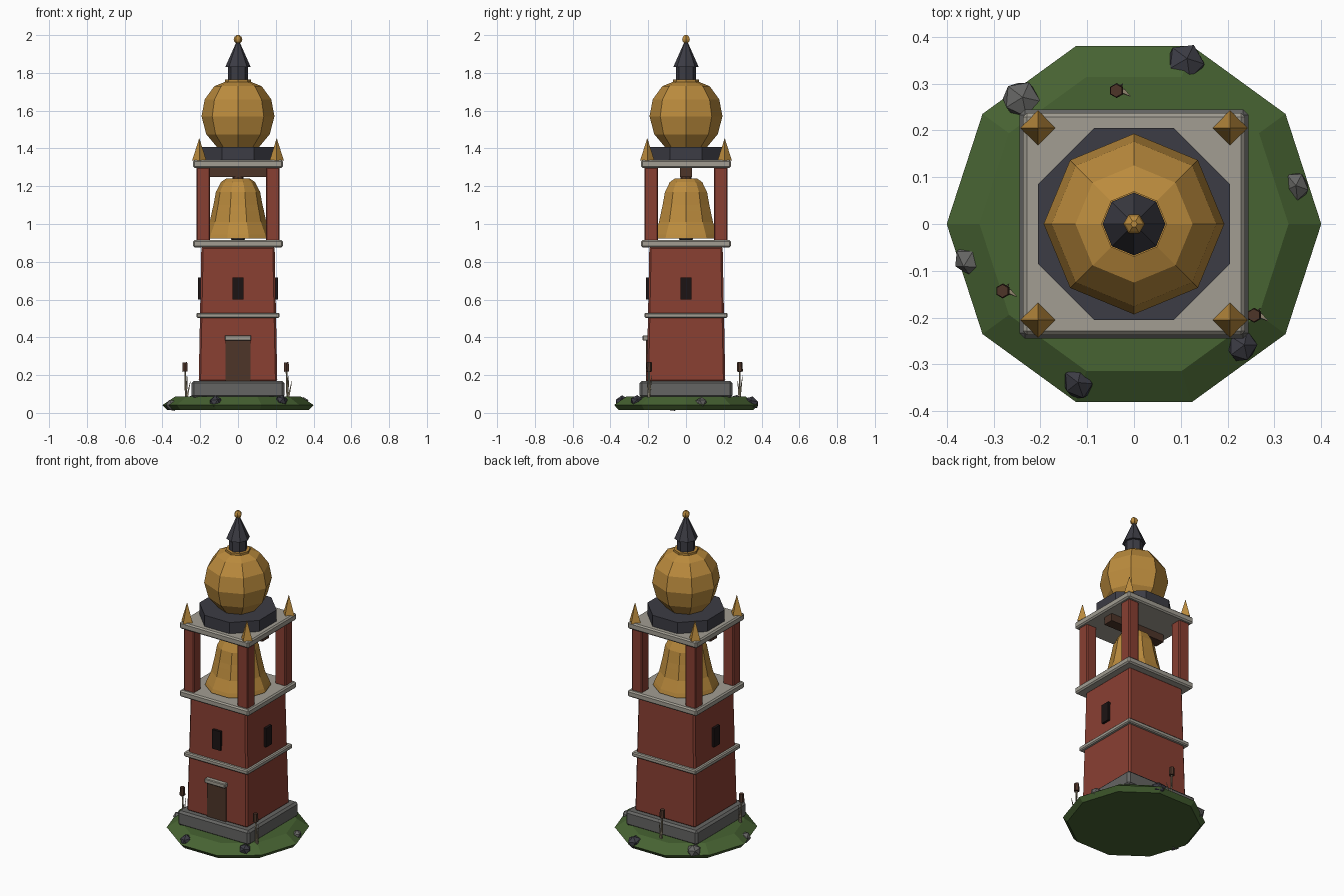
import bpy, math, random
from mathutils import Vector

if "Cube" in bpy.data.objects:
    bpy.data.objects.remove(bpy.data.objects["Cube"])
random.seed(4)


def mat(name, r, g, b):
    m = bpy.data.materials.new(name)
    m.diffuse_color = (r, g, b, 1)
    m.use_nodes = True
    m.node_tree.nodes["Principled BSDF"].inputs["Base Color"].default_value = m.diffuse_color
    return m


BRICK = mat("brick red", .25, .05, .032)
STONE = mat("pale stone", .36, .34, .29)
GREY = mat("grey stone", .13, .13, .125)
SLATE = mat("dark slate", .045, .045, .058)
GOLD = mat("gold", .50, .26, .047)
GRASS = mat("grass green", .063, .125, .032)
WOOD = mat("brown wood", .075, .035, .022)
DARK = mat("window black", .012, .007, .007)
STRAW = mat("dry straw", .32, .27, .18)


def add(name, verts, faces, m):
    me = bpy.data.meshes.new(name)
    me.from_pydata(verts, [], faces)
    me.materials.append(m)
    ob = bpy.data.objects.new(name, me)
    bpy.context.collection.objects.link(ob)
    return ob


def box(name, lo, hi, m, bevel=0, taper=0):
    """Box between two corners; taper pulls the top corners inward."""
    v = []
    for z, t in ((lo[2], 0), (hi[2], taper)):
        v += [(lo[0] + t, lo[1] + t, z), (hi[0] - t, lo[1] + t, z),
              (hi[0] - t, hi[1] - t, z), (lo[0] + t, hi[1] - t, z)]
    f = [(3, 2, 1, 0), (4, 5, 6, 7)] + [(i, (i + 1) % 4, (i + 1) % 4 + 4, i + 4) for i in range(4)]
    ob = add(name, v, f, m)
    if bevel:
        b = ob.modifiers.new("bevel", 'BEVEL')
        b.width, b.segments = bevel, 1
    return ob


def slab(name, half, z0, z1, m, bevel=.008, taper=0):
    return box(name, (-half, -half, z0), (half, half, z1), m, bevel, taper)


def lathe(name, profile, n, m, turn=0, centre=(0, 0)):
    """Faceted solid of revolution from (radius, z) points, capped at both ends."""
    v, f = [], []
    for r, z in profile:
        for i in range(n):
            a = turn + 2 * math.pi * i / n
            v.append((centre[0] + r * math.cos(a), centre[1] + r * math.sin(a), z))
    for k in range(len(profile) - 1):
        for i in range(n):
            j = (i + 1) % n
            f.append((k * n + i, k * n + j, k * n + n + j, k * n + n + i))
    f.append(tuple(reversed(range(n))))
    f.append(tuple(range(len(v) - n, len(v))))
    return add(name, v, f, m)


def rod(name, a, b, r0, r1, m, n=5):
    """Tapered rod between two points."""
    a, b = Vector(a), Vector(b)
    ob = lathe(name, [(r0, 0), (r1, (b - a).length)], n, m)
    ob.location = a
    ob.rotation_euler = (b - a).to_track_quat('Z', 'Y').to_euler()
    return ob


# Grass mound and plinth
lathe("grass_mound", [(.375, .015), (.4, .042), (.33, .088)], 10, GRASS)
slab("plinth", .245, .08, .17, GREY, .012)

# Tower shaft and stone bands
slab("tower_shaft", .208, .165, .88, BRICK, .01, .014)
slab("middle_band", .22, .502, .53, STONE, .006)
slab("lower_cornice", .237, .875, .915, STONE)
slab("upper_cornice", .237, 1.296, 1.338, STONE)

# Door and lintel
box("door", (-.065, -.212, .165), (.065, -.19, .387), WOOD)
box("door_lintel", (-.07, -.23, .383), (.07, -.19, .41), STONE, .004)

# Windows on the front and both sides
box("front_window", (-.028, -.213, .6), (.028, -.18, .718), DARK)
for s, side in ((-1, "left"), (1, "right")):
    x0, x1 = sorted((s * .18, s * .213))
    box(side + "_window", (x0, -.028, .6), (x1, .028, .718), DARK)

# Belfry pillars and corner spikes
for sx in (-1, 1):
    for sy in (-1, 1):
        cx, cy = sx * .184, sy * .184
        box("belfry_pillar", (cx - .036, cy - .036, .91), (cx + .036, cy + .036, 1.3), BRICK, .006)
        lathe("corner_spike", [(.038, 1.335), (.001, 1.452)], 4, GOLD, 0, (sx * .205, sy * .205))

# Bell, clapper and hanging beam
lathe("bell", [(.185, .922), (.178, .945), (.15, 1.01), (.137, 1.07), (.13, 1.1),
               (.117, 1.17), (.09, 1.222), (.06, 1.242)], 10, GOLD)
lathe("bell_clapper", [(.02, .905), (.036, .918), (.036, .94), (.02, .955)], 8, SLATE)
box("bell_beam", (-.19, -.032, 1.25), (.19, .032, 1.3), WOOD)
rod("bell_hanger", (0, 0, 1.23), (0, 0, 1.26), .03, .03, WOOD, 8)

# Roof: drum, dome, lantern, cap and ball
lathe("roof_drum", [(.222, 1.335), (.222, 1.407)], 8, SLATE, math.pi / 8)
lathe("dome", [(.105, 1.4), (.168, 1.475), (.193, 1.57), (.176, 1.66),
               (.125, 1.73), (.07, 1.752)], 8, GOLD)
lathe("dome_collar", [(.07, 1.745), (.07, 1.765)], 8, GOLD)
lathe("lantern", [(.052, 1.76), (.052, 1.84)], 8, SLATE)
lathe("lantern_cap", [(.067, 1.832), (.008, 1.965)], 8, SLATE)
lathe("finial_ball", [(.009, 1.956), (.02, 1.966), (.023, 1.978), (.019, 1.99), (.007, 2.0)], 6, GOLD)

# Rocks around the mound
for x, y, z, r, m in ((.11, .345, .052, .045, SLATE), (-.24, .265, .06, .045, GREY),
                      (.345, .08, .05, .036, GREY), (-.35, -.075, .04, .038, GREY),
                      (.23, -.26, .065, .037, SLATE), (-.12, -.34, .055, .04, SLATE)):
    bpy.ops.mesh.primitive_ico_sphere_add(subdivisions=1, radius=r, location=(x, y, z))
    rock = bpy.context.object
    rock.name = "rock"
    rock.scale = (1, .95, .8)
    rock.rotation_euler = (random.random(), random.random(), random.random() * 6)
    rock.data.materials.append(m)

# Reeds: stalk, brown seed head and dry leaves
for x, y in ((-.275, -.143), (-.032, .285), (.262, -.195)):
    rod("reed_stalk", (x, y, .07), (x - .005, y, .23), .006, .005, STRAW)
    rod("reed_head", (x - .005, y, .218), (x - .006, y, .268), .016, .014, WOOD, 6)
    rod("reed_leaf", (x + .004, y, .07), (x + .024, y - .012, .17), .008, .001, STRAW, 3)
    rod("reed_leaf", (x - .002, y, .07), (x + .008, y + .015, .2), .007, .001, STRAW, 3)
